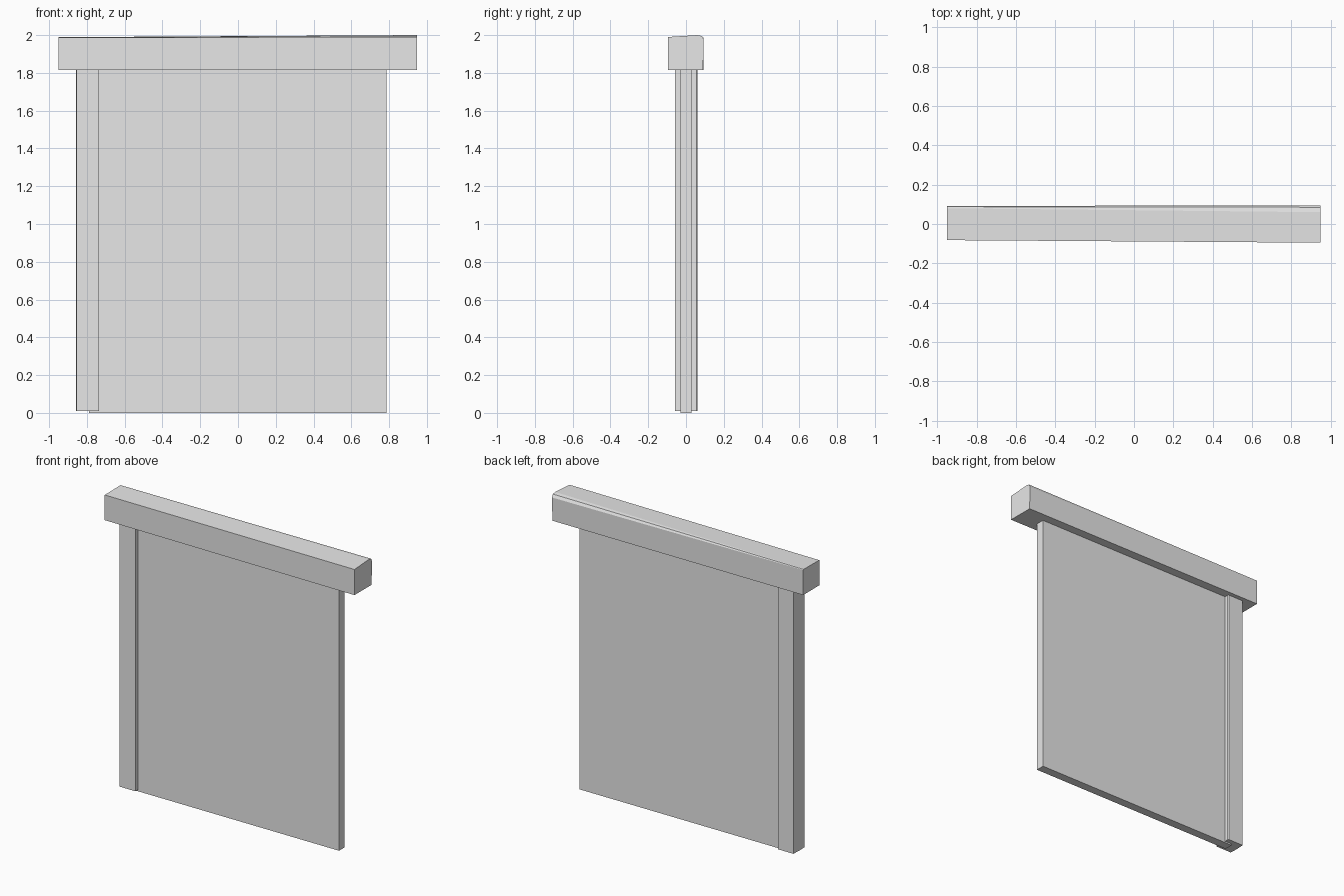
import bpy, bmesh

cube = bpy.data.objects.get("Cube")
if cube:
    bpy.data.objects.remove(cube, do_unlink=True)

GREY = 0.8, 0.8, 0.8, 1.0
mat = bpy.data.materials.new("plain_grey")
mat.use_nodes = True
mat.diffuse_color = GREY
mat.node_tree.nodes["Principled BSDF"].inputs["Base Color"].default_value = GREY


def loft(name, start, end):
    """Join two matching outlines into a closed solid."""
    bm = bmesh.new()
    a = [bm.verts.new(p) for p in start]
    b = [bm.verts.new(p) for p in end]
    bm.faces.new(a)
    bm.faces.new(b)
    n = len(a)
    for i in range(n):
        j = (i + 1) % n
        bm.faces.new((a[i], a[j], b[j], b[i]))
    bmesh.ops.recalc_face_normals(bm, faces=bm.faces[:])
    mesh = bpy.data.meshes.new(name)
    bm.to_mesh(mesh)
    bm.free()
    mesh.materials.append(mat)
    obj = bpy.data.objects.new(name, mesh)
    bpy.context.collection.objects.link(obj)
    return obj


def upright(name, outline, bottom, top):
    return loft(name, [(x, y, bottom) for x, y in outline],
                [(x, y, top) for x, y in outline])


# Flat panel
upright("panel", [(-0.79, -0.03), (0.785, -0.03), (0.785, 0.03), (-0.79, 0.03)],
        0, 1.83)

# Side post, slightly swollen on its outer face
upright("side_post", [(-0.855, -0.057), (-0.735, -0.057), (-0.735, 0.055),
                      (-0.74, 0.062), (-0.855, 0.062), (-0.858, 0)], 0.01, 1.83)

# Hand-hewn top beam: plain at one end, worn back edge at the other
plain_end = [(-0.082, 1.815), (-0.082, 1.987), (0.08, 1.989),
             (0.088, 1.989), (0.092, 1.986), (0.092, 1.815)]
worn_end = [(-0.095, 1.815), (-0.095, 1.99), (0.06, 2.0),
            (0.085, 1.995), (0.094, 1.975), (0.09, 1.815)]
loft("top_beam", [(-0.95, y, z) for y, z in plain_end],
     [(0.947, y, z) for y, z in worn_end])
